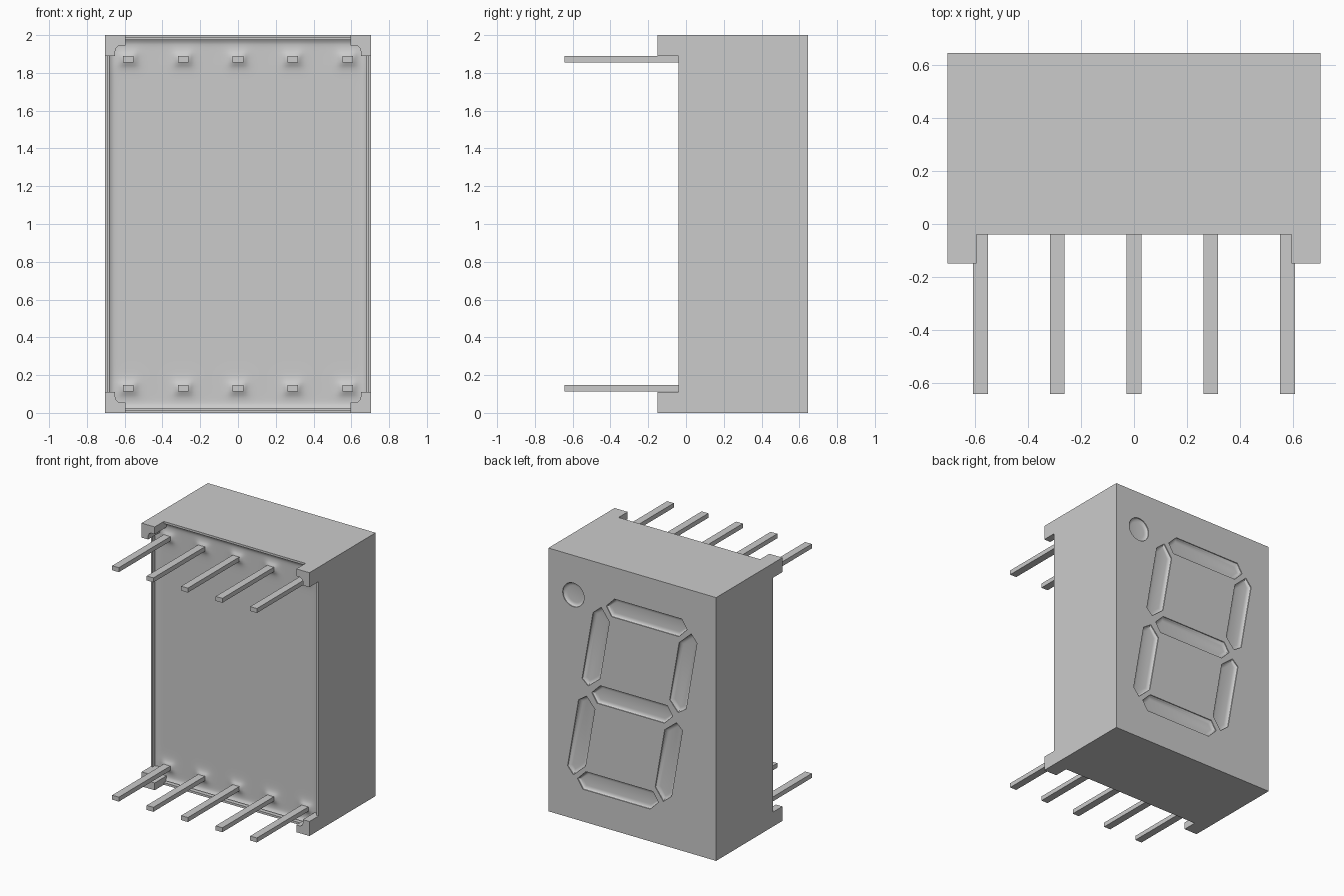
import bpy, bmesh, math
from mathutils import Vector

if "Cube" in bpy.data.objects:
    bpy.data.objects.remove(bpy.data.objects["Cube"])

W, FRONT, RIM, FLOOR, H = 0.705, 0.645, -0.04, -0.005, 2.0
WALL = 0.023
PIN_X = [-0.58, -0.29, 0.0, 0.29, 0.58]
PIN_Z = [0.13, 1.873]


def finish(name, bm):
    bmesh.ops.recalc_face_normals(bm, faces=bm.faces[:])
    mesh = bpy.data.meshes.new(name)
    bm.to_mesh(mesh)
    bm.free()
    ob = bpy.data.objects.new(name, mesh)
    bpy.context.collection.objects.link(ob)
    return ob


def box(bm, x0, x1, y0, y1, z0, z1):
    vs = bmesh.ops.create_cube(bm, size=1)["verts"]
    for v in vs:
        v.co = Vector((x1 if v.co.x > 0 else x0,
                       y1 if v.co.y > 0 else y0,
                       z1 if v.co.z > 0 else z0))


def prism(bm, pts, y0, y1):
    """Close an x-z outline into a solid; returns the cap at y1."""
    a = [bm.verts.new((x, y0, z)) for x, z in pts]
    b = [bm.verts.new((x, y1, z)) for x, z in pts]
    n = len(pts)
    bm.faces.new(a)
    for i in range(n):
        j = (i + 1) % n
        bm.faces.new((a[i], a[j], b[j], b[i]))
    return bm.faces.new(b[::-1])


def boolean(ob, tool, op):
    m = ob.modifiers.new(op, 'BOOLEAN')
    m.object, m.operation, m.solver = tool, op, 'EXACT'
    bpy.ops.object.select_all(action='DESELECT')
    bpy.context.view_layer.objects.active = ob
    ob.select_set(True)
    bpy.ops.object.modifier_apply(modifier=m.name)
    bpy.data.objects.remove(tool)


def smooth(ob, angle):
    bpy.ops.object.select_all(action='DESELECT')
    bpy.context.view_layer.objects.active = ob
    ob.select_set(True)
    bpy.ops.object.shade_smooth_by_angle(angle=math.radians(angle))


# Housing: box with a shallow tray on the pin side
bm = bmesh.new()
box(bm, -W, W, RIM, FRONT, 0, H)
bm.normal_update()
back = min(bm.faces, key=lambda f: f.calc_center_median().y)
bmesh.ops.inset_region(bm, faces=[back], thickness=WALL)
r = bmesh.ops.extrude_face_region(bm, geom=[back])
for g in r["geom"]:
    if isinstance(g, bmesh.types.BMVert):
        g.co.y = FLOOR
if back.is_valid:
    bmesh.ops.delete(bm, geom=[back], context='FACES_ONLY')
housing = finish("housing", bm)

# Corner feet: L profile with a filleted inner corner, mirrored to all corners
bm = bmesh.new()
t, L, rad = 0.055, 0.11, 0.03
foot = [(W, 0), (W, L), (W - t, L)]
for k in range(7):
    a = math.pi / 2 * k / 6
    foot.append((W - t - rad + rad * math.cos(a), t + rad - rad * math.sin(a)))
foot += [(W - L, t), (W - L, 0)]
for sx in (1, -1):
    for flip in (False, True):
        prism(bm, [(sx * x, H - z if flip else z) for x, z in foot], -0.15, 0.03)
boolean(housing, finish("feet_tool", bm), 'UNION')

# Display recesses: seven slanted segments and a round dot
def slant(a, z):
    return (-(a + 0.175 * (z - 1)), z)

bar = [(-0.34, 0), (-0.283, 0.07), (0.283, 0.07), (0.34, 0), (0.283, -0.07), (-0.283, -0.07)]
side = [(0.378, 1.668), (0.437, 1.61), (0.437, 1.085), (0.378, 1.04), (0.293, 1.12), (0.293, 1.575)]
shapes = [[slant(a, c + z) for a, z in bar] for c in (0.315, 1.0, 1.69)]
for sx in (1, -1):
    for sz in (1, -1):
        shapes.append([slant(sx * a, 1 + sz * (z - 1)) for a, z in side])
shapes.append([(0.495 + 0.09 * math.cos(math.tau * i / 40),
                1.70 + 0.09 * math.sin(math.tau * i / 40)) for i in range(40)])
bm = bmesh.new()
caps = [prism(bm, s, FRONT + 0.03, FRONT - 0.006) for s in shapes]
bmesh.ops.recalc_face_normals(bm, faces=bm.faces[:])
for cap in caps:
    for thick, depth in ((0.006, 0.008), (0.009, 0.005), (0.012, 0.002)):
        bmesh.ops.inset_region(bm, faces=[cap], thickness=thick, use_even_offset=True)
        for v in cap.verts:
            v.co.y -= depth
boolean(housing, finish("segment_tool", bm), 'DIFFERENCE')

# Open the tray floor, which the resin fill replaces
bm = bmesh.new()
bm.from_mesh(housing.data)
bm.normal_update()
floor = [f for f in bm.faces if f.normal.y < -0.9 and abs(f.calc_center_median().y - FLOOR) < 1e-3]
bmesh.ops.delete(bm, geom=floor, context='FACES')
bm.to_mesh(housing.data)
bm.free()
smooth(housing, 32)

# Resin fill: creeps up the tray walls and around each pin
bm = bmesh.new()
bmesh.ops.create_grid(bm, x_segments=100, y_segments=140, size=1)
hx, hz = W - WALL, H / 2 - WALL
for v in bm.verts:
    x, z = v.co.x * hx, 1 + v.co.y * hz
    wall = min(hx - abs(x), hz - abs(z - 1))
    pin = min(math.hypot(max(abs(x - px) - 0.028, 0), max(abs(z - pz) - 0.016, 0))
              for px in PIN_X for pz in PIN_Z)
    v.co = (x, FLOOR - 0.016 * math.exp(-wall / 0.012) - 0.022 * math.exp(-pin / 0.02), z)
mesh = bpy.data.meshes.new("resin_fill")
bm.to_mesh(mesh)
bm.free()
resin = bpy.data.objects.new("resin_fill", mesh)
bpy.context.collection.objects.link(resin)
smooth(resin, 60)

# Two rows of contact pins
bm = bmesh.new()
for px in PIN_X:
    for pz in PIN_Z:
        box(bm, px - 0.028, px + 0.028, -0.642, 0.0, pz - 0.017, pz + 0.017)
finish("contact_pins", bm)
